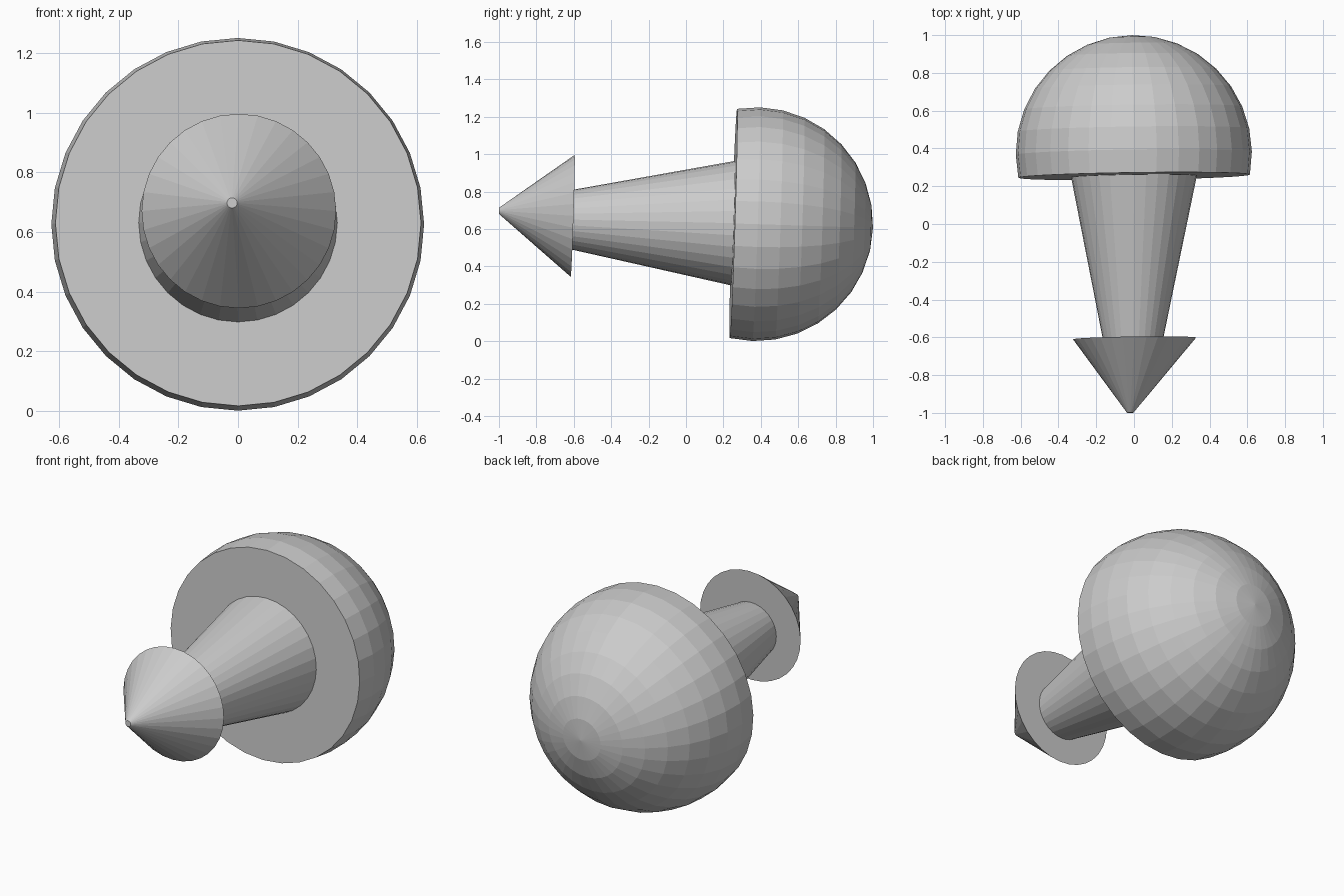
import bpy, bmesh, math
from mathutils import Vector

if "Cube" in bpy.data.objects:
    bpy.data.objects.remove(bpy.data.objects["Cube"])

SIDES = 32
# slightly tilted cross-section frame shared by all parts
U = Vector((1, 0.014, 0)).normalized()
N = U.cross(Vector((0, 0.032, 1))).normalized()   # points towards the tip (-y)
V = N.cross(U)


def loft(name, rings, capped=True):
    """Skin a run of (centre, radius) circles into a flat-shaded part."""
    bm = bmesh.new()
    loops = []
    for c, r in rings:
        loops.append([bm.verts.new(Vector(c) + r * (math.cos(a) * U + math.sin(a) * V))
                      for a in (2 * math.pi * i / SIDES for i in range(SIDES))])
    for a, b in zip(loops, loops[1:]):
        for i in range(SIDES):
            j = (i + 1) % SIDES
            bm.faces.new((a[i], a[j], b[j], b[i]))
    if capped:
        for k in (0, -1):
            if rings[k][1] > 0:
                bm.faces.new(loops[k])
    bmesh.ops.remove_doubles(bm, verts=bm.verts, dist=1e-5)
    bmesh.ops.recalc_face_normals(bm, faces=bm.faces)
    mesh = bpy.data.meshes.new(name)
    bm.to_mesh(mesh)
    bm.free()
    obj = bpy.data.objects.new(name, mesh)
    bpy.context.collection.objects.link(obj)
    return obj


if N.y > 0:
    N = -N

# domed cap: sphere cut one ring past its equator
R = 0.625
centre = Vector((-0.001, 0.375, 0.6255))
dome = []
for k in range(10):
    t = math.pi * k / 16
    dome.append((centre - N * R * math.cos(t), R * math.sin(t)))
loft("domed_cap", dome)

# tapered shaft between cap and tip
loft("tapered_shaft", [((0, 0.252, 0.631), 0.333), ((-0.005, -0.607, 0.65), 0.16)], capped=False)

# pointed tip with a tiny blunt end
loft("pointed_tip", [((0.003, -0.606, 0.67), 0.326), ((-0.02, -0.9993, 0.697), 0.017)])
